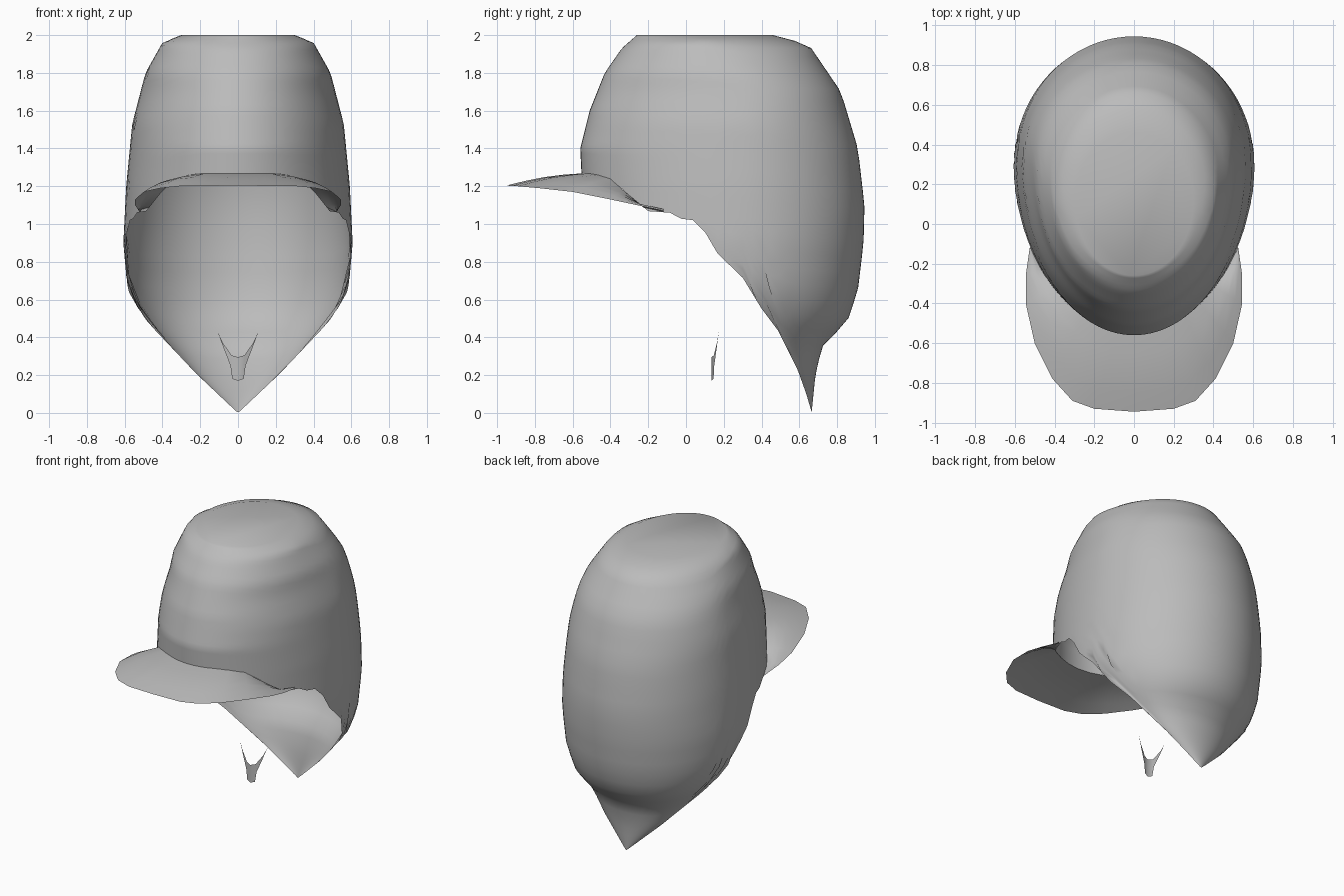
import bpy
import bmesh
from math import sin, cos, pi, copysign

cube = bpy.data.objects.get("Cube")
if cube:
    bpy.data.objects.remove(cube, do_unlink=True)

grey = bpy.data.materials.new("plain grey")
grey.use_nodes = True
colour = (0.5, 0.5, 0.5, 1)
grey.diffuse_color = colour
grey.node_tree.nodes["Principled BSDF"].inputs["Base Color"].default_value = colour


def interpolate(points, value):
    """Piecewise linear lookup in points sorted by their first entry."""
    if value <= points[0][0]:
        return points[0][1]
    for (a, fa), (b, fb) in zip(points, points[1:]):
        if value <= b:
            return fa + (fb - fa) * (value - a) / (b - a)
    return points[-1][1]


def finish(name, bm, angle):
    """Turn a bmesh into a smooth shaded object."""
    bmesh.ops.remove_doubles(bm, verts=bm.verts[:], dist=0.0005)
    mesh = bpy.data.meshes.new(name)
    bm.to_mesh(mesh)
    bm.free()
    mesh.materials.append(grey)
    obj = bpy.data.objects.new(name, mesh)
    bpy.context.scene.collection.objects.link(obj)
    bpy.ops.object.select_all(action='DESELECT')
    obj.select_set(True)
    bpy.context.view_layer.objects.active = obj
    bpy.ops.object.shade_smooth_by_angle(angle=angle)
    return obj


def grid(bm, rows, closed=False):
    """Join rows of points, each row running the same way, with quads."""
    rows = [[bm.verts.new(p) for p in row] for row in rows]
    count = len(rows[0])
    for low, high in zip(rows, rows[1:]):
        for i in range(count if closed else count - 1):
            k = (i + 1) % count
            bm.faces.new((low[i], low[k], high[k], high[i]))
    return rows


# Profiles of the shell by height: front, back, half width and widest line
FRONT = [(1.2, -0.55), (1.4, -0.56), (1.6, -0.51), (1.8, -0.43), (1.93, -0.34), (2, -0.26)]
BACK = [(0, 0.665), (0.2, 0.685), (0.35, 0.72), (0.42, 0.79), (0.5, 0.86), (0.65, 0.91),
        (0.9, 0.94), (1.1, 0.945), (1.4, 0.91), (1.7, 0.82), (1.95, 0.65), (2, 0.46)]
WIDTH = [(0, 0.005), (0.2, 0.22), (0.4, 0.41), (0.5, 0.5), (0.65, 0.585), (0.9, 0.607),
         (1.2, 0.592), (1.53, 0.56), (1.8, 0.49), (1.96, 0.4), (2, 0.3)]
WIDEST = [(0, 0.66), (0.2, 0.58), (0.4, 0.45), (0.65, 0.3), (1.7, 0.3), (2, 0.12)]
# Height of the open lower edge along the depth
HEM = [(-0.5, 1.27), (-0.4, 1.24), (-0.33, 1.18), (-0.2, 1.07), (-0.04, 1.06), (-0.02, 1.02),
       (0.05, 1.02), (0.14, 0.91), (0.17, 0.84), (0.33, 0.69), (0.36, 0.6), (0.43, 0.52),
       (0.52, 0.39), (0.57, 0.27), (0.61, 0.19), (0.667, 0)]


def shell_point(angle, z):
    """Point on the egg-shaped section; angle runs from the front to the left."""
    middle = interpolate(WIDEST, z)
    end = interpolate(FRONT if cos(angle) > 0 else BACK, z)
    return (interpolate(WIDTH, z) * sin(angle), middle + (end - middle) * abs(cos(angle)), z)


def hem_height(angle):
    """Walk down the shell until the open edge is reached."""
    z = 1.5
    while z > 0.004 and z > interpolate(HEM, shell_point(angle, z)[1]):
        z -= 0.004
    return max(z, 0)


# Crown, back and pointed tail as one open shell
COLUMNS, ROWS = 80, 30
angles = [2 * pi * i / COLUMNS for i in range(COLUMNS)]
hems = [hem_height(a) for a in angles]
shell_rows = []
for r in range(ROWS + 1):
    t = r / ROWS
    t = 0.4 * t + 0.6 * t * t * (3 - 2 * t)
    shell_rows.append([shell_point(a, h + (2 - h) * t) for a, h in zip(angles, hems)])
bm = bmesh.new()
top = grid(bm, shell_rows, closed=True)[-1]
lid = bm.faces.new(top)
bmesh.ops.inset_individual(bm, faces=[lid], thickness=0.08)
finish("cap_shell", bm, pi)

# Curved brim, from the front of the crown to its outer outline
OUTLINE = [(0, -0.945, 1.205), (0.2, -0.93, 1.2), (0.31, -0.89, 1.2), (0.41, -0.78, 1.19),
           (0.5, -0.6, 1.17), (0.545, -0.4, 1.13), (0.545, -0.26, 1.1), (0.525, -0.12, 1.07)]
LAST = len(OUTLINE) - 1
STRIPS = 4
brim_rows = []
for r in range(STRIPS + 1):
    t = r / STRIPS
    row = []
    for i in range(-LAST, LAST + 1):
        x, y, z = OUTLINE[abs(i)]
        outer = (copysign(x, i), y, z)
        angle = 1.055 * i / LAST
        inner = shell_point(angle, hem_height(angle))
        point = [o + (n - o) * t for o, n in zip(outer, inner)]
        point[2] += 0.012 * sin(pi * t)
        row.append(point)
    brim_rows.append(row)
bm = bmesh.new()
grid(bm, brim_rows)
finish("brim", bm, pi)

# Small forked chin piece
UPPER = [(0, 0.295), (0.035, 0.305), (0.055, 0.335), (0.08, 0.37), (0.108, 0.43)]
LOWER = [(0, 0.17), (0.03, 0.18), (0.04, 0.25), (0.075, 0.34), (0.108, 0.43)]


def fork_row(half):
    full = [(-x, z) for x, z in half[:0:-1]] + half
    return [(x, 0.135 + 0.36 * abs(x), z) for x, z in full]


bm = bmesh.new()
grid(bm, [fork_row(LOWER), fork_row(UPPER)])
finish("chin_piece", bm, pi)
